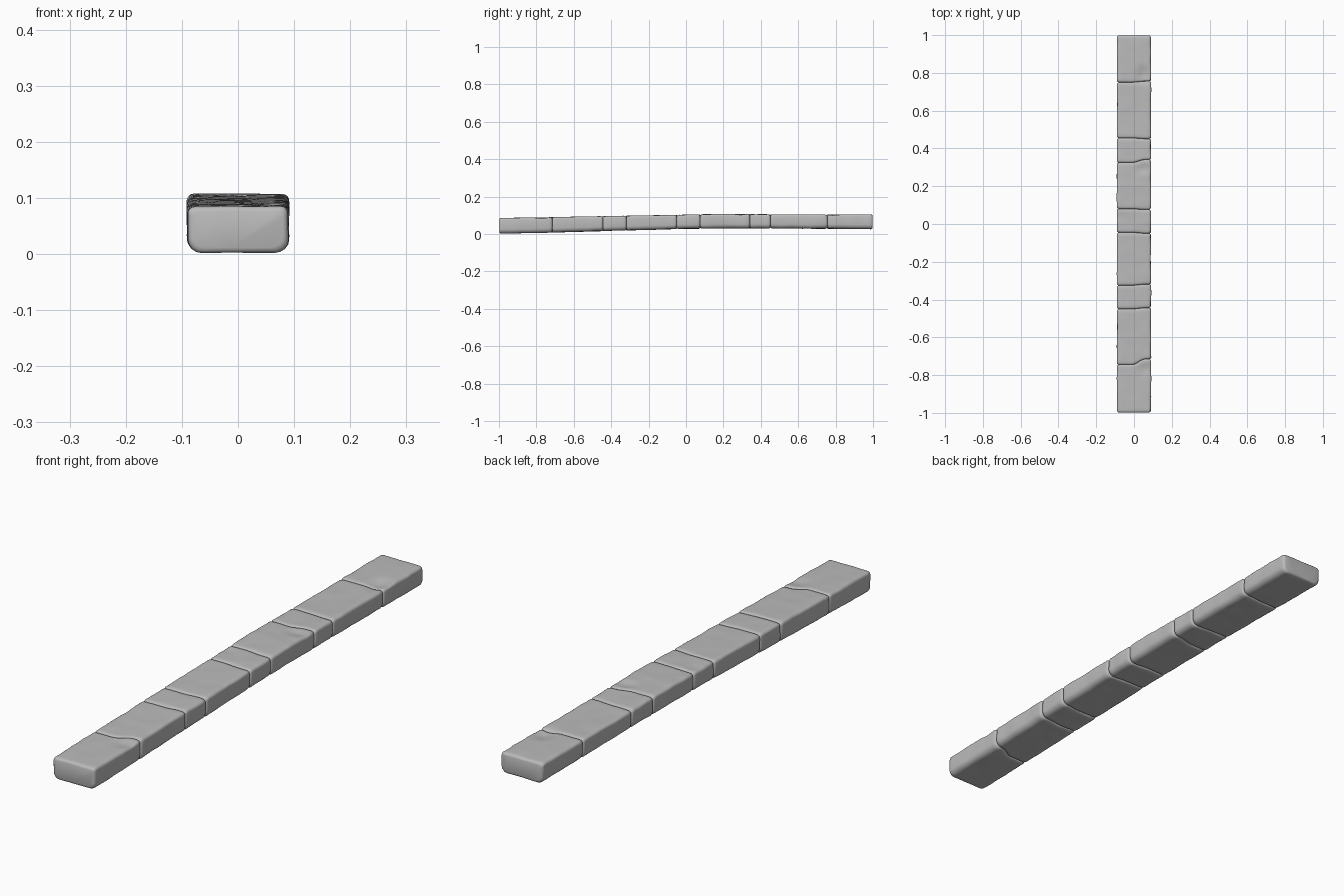
import bpy, bmesh, math
from mathutils import Vector, noise

cube = bpy.data.objects.get("Cube")
if cube:
    bpy.data.objects.remove(cube, do_unlink=True)

stone = bpy.data.materials.new("grey_stone")
stone.use_nodes = True
GREY = (0.5, 0.5, 0.5, 1)
stone.diffuse_color = GREY
bsdf = stone.node_tree.nodes["Principled BSDF"]
bsdf.inputs["Base Color"].default_value = GREY
bsdf.inputs["Roughness"].default_value = 0.9

# joint position along the row, and how far it bends on the +x half
JOINTS = [(-0.998, 0), (-0.745, 0.03), (-0.45, 0.006), (-0.325, 0.006), (-0.045, -0.005),
          (0.08, -0.004), (0.325, 0.016), (0.455, -0.004), (0.75, 0.006), (0.998, 0)]
BOTTOM = [(-1, 0.002), (-0.75, 0.007), (-0.4, 0.017), (0, 0.028), (0.2, 0.03), (0.5, 0.03), (1, 0.026)]
TOP = [(-1, 0.085), (-0.75, 0.089), (-0.4, 0.096), (0, 0.103), (0.2, 0.107), (0.5, 0.104), (1, 0.105)]
# shallow worn hollows in the top: x, y, radius x, radius y, depth
HOLLOWS = [(0.05, 0.79, 0.05, 0.07, 0.010), (0.06, -0.77, 0.06, 0.05, 0.006),
           (0.05, 0.29, 0.06, 0.04, 0.007), (-0.06, 0.04, 0.04, 0.04, 0.003)]


def along(table, y):
    for (a, u), (b, v) in zip(table, table[1:]):
        if y <= b:
            return u + (v - u) * max(0, (y - a) / (b - a))
    return table[-1][1]


def smooth(t):
    t = min(1, max(0, t))
    return t * t * (3 - 2 * t)


def section(shrink):
    """Rounded slab outline as (x, height side, offset from that side)."""
    pts = []
    half = 0.09 - shrink
    for side, radius in (("top", 0.012), ("bottom", 0.024)):
        edge = half - radius
        row = []
        for i in range(4):
            a = math.pi / 2 * i / 4
            row.append((-edge - radius * math.cos(a), radius * (1 - math.sin(a)) * 0.95))
        flat = [(-edge + 2 * edge * i / 10, 0) for i in range(11)]
        row += flat + [(-x, d) for x, d in reversed(row)]
        if side == "bottom":
            row.reverse()
        pts += [(x, side, d + shrink) for x, d in row]
    return pts


def make_block(index, start, end):
    (y0, bend0), (y1, bend1) = start, end
    length = y1 - y0
    steps = max(8, int(length / 0.014))
    # ring stations, tightened at both ends to round them off
    stations = [(0, 0.009), (0.002, 0.004), (0.005, 0.0015), (0.010, 0)]
    rings = stations + [(0.010 + (length - 0.020) * i / steps, 0) for i in range(1, steps)]
    rings += [(length - d, s) for d, s in reversed(stations)]
    bm = bmesh.new()
    loops = []
    for dist, shrink in rings:
        t = dist / length
        loop = []
        for x, side, d in section(shrink):
            bend = smooth((x + 0.01) / 0.07)
            y = y0 + dist + bend * (bend0 * (1 - t) + bend1 * t)
            z = along(TOP, y) - d if side == "top" else along(BOTTOM, y) + d
            # worn, uneven surface, different on each block
            seed = Vector((x * 18, y * 18, z * 18 + index * 7))
            wear = noise.noise_vector(seed)
            edge = smooth((abs(x) - 0.06) / 0.03)
            nx = x + wear.x * 0.0025 * edge
            nz = z + wear.z * 0.0016
            if side == "top":
                nz -= 0.002 * edge * abs(noise.noise(seed * 2))
                for hx, hy, rx, ry, depth in HOLLOWS:
                    r = math.hypot((x - hx) / rx, (y - hy) / ry)
                    nz -= depth * smooth(1 - r)
            loop.append(bm.verts.new((nx, y, nz)))
        loops.append(loop)
    for a, b in zip(loops, loops[1:]):
        for i in range(len(a)):
            j = (i + 1) % len(a)
            bm.faces.new((a[i], a[j], b[j], b[i]))
    bm.faces.new(loops[0])
    bm.faces.new(loops[-1])
    bmesh.ops.recalc_face_normals(bm, faces=bm.faces)
    mesh = bpy.data.meshes.new(f"stone_block_{index}")
    bm.to_mesh(mesh)
    bm.free()
    mesh.materials.append(stone)
    obj = bpy.data.objects.new(f"stone_block_{index}", mesh)
    bpy.context.collection.objects.link(obj)
    return obj


blocks = [make_block(i + 1, a, b) for i, (a, b) in enumerate(zip(JOINTS, JOINTS[1:]))]

# soft worn stone, crisp only at the joints
bpy.ops.object.select_all(action="DESELECT")
for block in blocks:
    block.select_set(True)
bpy.context.view_layer.objects.active = blocks[0]
bpy.ops.object.shade_smooth_by_angle(angle=math.radians(50))
